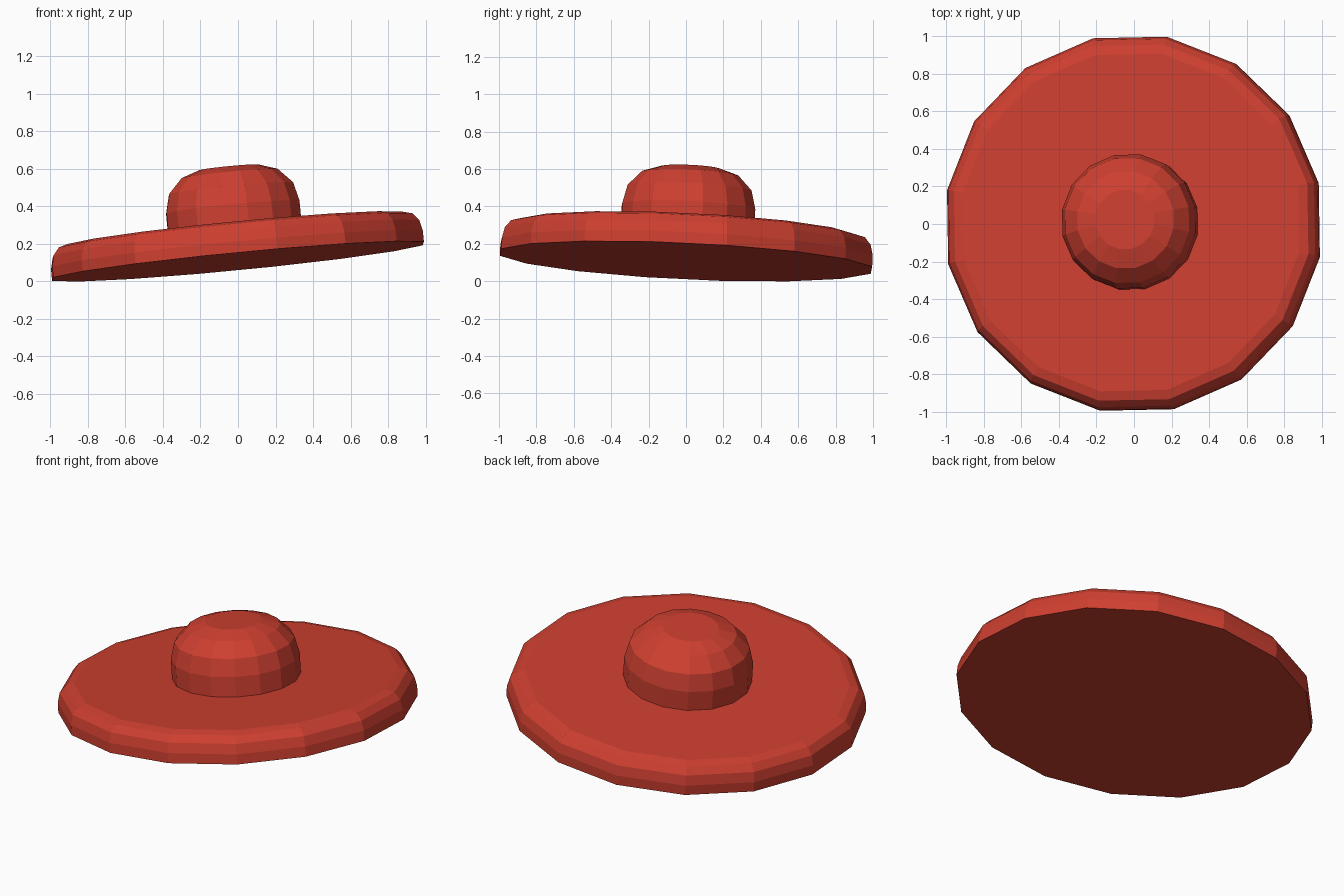
import bpy, bmesh, math
from mathutils import Vector, Matrix

if "Cube" in bpy.data.objects:
    bpy.data.objects.remove(bpy.data.objects["Cube"])

SIDES = 16
SPIN = math.radians(12.3)

# The whole model leans: axis of the tilted plate
axis = Vector((-0.097, 0.047, 1.0)).normalized()
tilt = Vector((0, 0, 1)).rotation_difference(axis).to_matrix().to_4x4()
place = Matrix.Translation((0, 0, 0.107)) @ tilt

red = bpy.data.materials.new("red")
red.diffuse_color = (0.62, 0.05, 0.03, 1)
red.use_nodes = True
red.node_tree.nodes["Principled BSDF"].inputs["Base Color"].default_value = red.diffuse_color


def lathe(name, profile):
    """Faceted closed solid from (radius, height) rings."""
    bm = bmesh.new()
    rings = []
    for r, h in profile:
        ring = []
        for i in range(SIDES):
            a = SPIN + 2 * math.pi * i / SIDES
            ring.append(bm.verts.new((r * math.cos(a), r * math.sin(a), h)))
        rings.append(ring)
    for low, high in zip(rings, rings[1:]):
        for i in range(SIDES):
            j = (i + 1) % SIDES
            bm.faces.new((low[i], low[j], high[j], high[i]))
    bm.faces.new(rings[-1])
    bm.faces.new(rings[0][::-1])
    bm.transform(place)
    mesh = bpy.data.meshes.new(name)
    bm.to_mesh(mesh)
    bm.free()
    mesh.materials.append(red)
    obj = bpy.data.objects.new(name, mesh)
    bpy.context.collection.objects.link(obj)
    return obj


# Wide plate with rounded upper rim
lathe("base_plate", [(1.012, 0), (1.012, 0.06), (0.998, 0.118),
                     (0.965, 0.157), (0.915, 0.171)])

# Rounded dome in the middle
lathe("dome", [(0.363, 0.165), (0.363, 0.29), (0.338, 0.39),
               (0.262, 0.469), (0.16, 0.503)])
